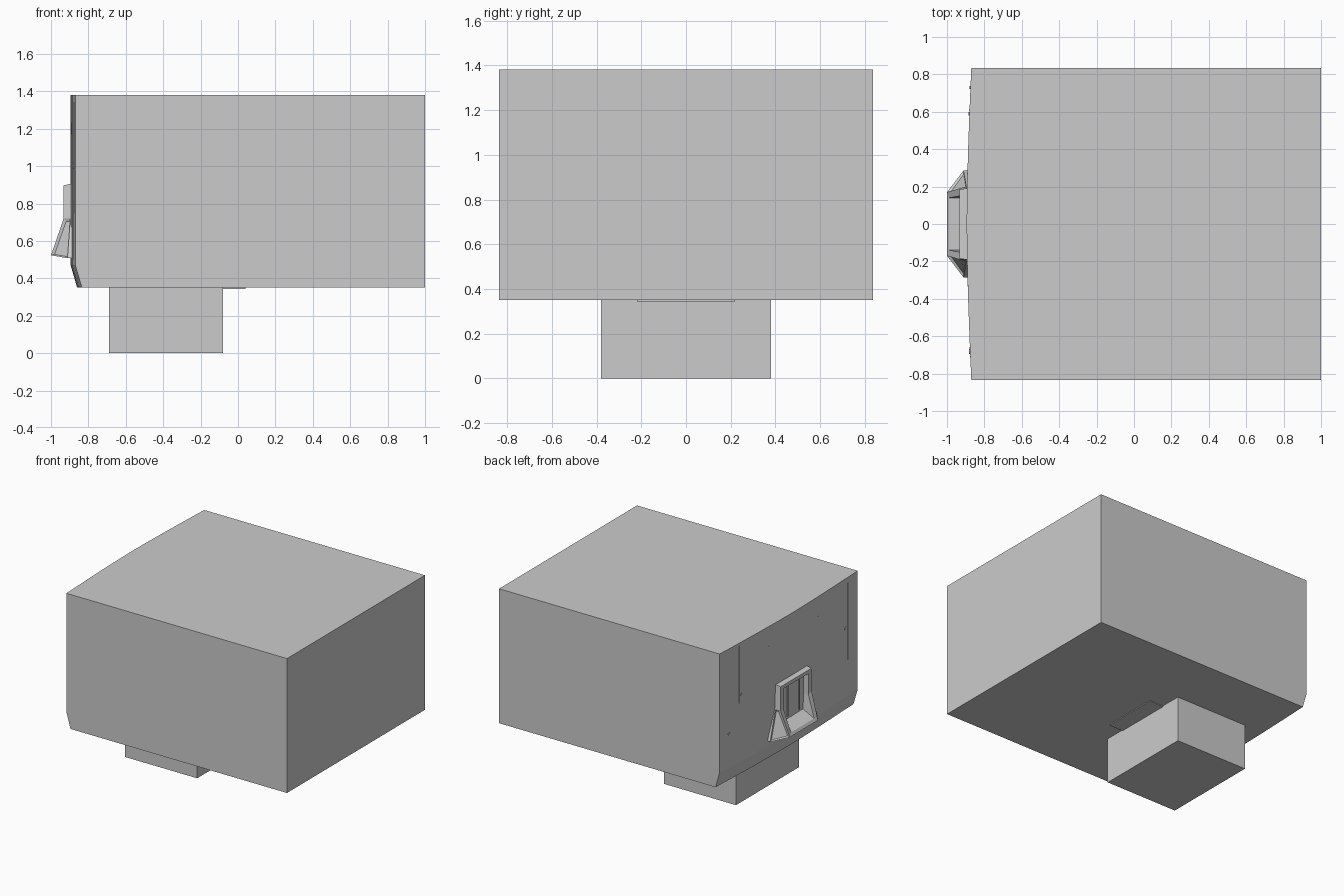
import bpy, bmesh, math

if "Cube" in bpy.data.objects:
    bpy.data.objects.remove(bpy.data.objects["Cube"])


def make(name, verts, faces):
    mesh = bpy.data.meshes.new(name)
    mesh.from_pydata(verts, [], faces)
    bm = bmesh.new()
    bm.from_mesh(mesh)
    bmesh.ops.recalc_face_normals(bm, faces=bm.faces)
    bm.to_mesh(mesh)
    bm.free()
    obj = bpy.data.objects.new(name, mesh)
    bpy.context.collection.objects.link(obj)
    return obj


def loft(rings, closed=False):
    # Join rings of equal length with quads; closed joins last ring to first
    n, m = len(rings[0]), len(rings)
    verts = [p for r in rings for p in r]
    faces = [(r * n + i, r * n + (i + 1) % n,
              (r + 1) % m * n + (i + 1) % n, (r + 1) % m * n + i)
             for r in range(m if closed else m - 1) for i in range(n)]
    if not closed:
        faces += [tuple(range(n)), tuple(range((m - 1) * n, m * n))]
    return verts, faces


def box(name, lo, hi):
    def ring(z):
        return [(lo[0], lo[1], z), (hi[0], lo[1], z), (hi[0], hi[1], z), (lo[0], hi[1], z)]
    return make(name, *loft([ring(lo[2]), ring(hi[2])]))


# Main body: bowed rear wall with a sloped lower edge
half = [(-0.895, 0), (-0.892, 0.2), (-0.887, 0.4), (-0.879, 0.62), (-0.87, 0.835)]
bow = [(x, -y) for x, y in reversed(half[1:])] + half


def outline(z, shift):
    return [(x + shift, y, z) for x, y in bow] + [(1, 0.835, z), (1, -0.835, z)]


body = make("body", *loft([outline(0.35, 0.035), outline(0.47, 0), outline(1.38, 0)]))
bpy.context.view_layer.objects.active = body
body.select_set(True)
bpy.ops.object.shade_smooth_by_angle(angle=math.radians(15))

# Foot and the thin plate beside it
box("foot", (-0.69, -0.38, 0), (-0.08, 0.38, 0.352))
box("under_plate", (-0.09, -0.22, 0.344), (0.04, 0.22, 0.352))


# Flared frame on the rear wall: half profiles mirrored into rings
def mirrored(pts):
    return pts + [(x, -y, z) for x, y, z in reversed(pts)]


wall_ring = [(-0.88, 0.19, 0.905), (-0.88, 0.20, 0.72), (-0.88, 0.285, 0.51)]
base_ring = [(-0.897, 0.19, 0.905), (-0.897, 0.20, 0.72), (-0.912, 0.285, 0.508)]
front_outer = [(-0.932, 0.185, 0.897), (-0.932, 0.19, 0.72), (-1.0, 0.17, 0.523)]
front_inner = [(-0.932, 0.15, 0.87), (-0.932, 0.15, 0.71), (-0.988, 0.14, 0.545)]
inner_back = [(-0.88, 0.15, 0.87), (-0.88, 0.15, 0.71), (-0.88, 0.14, 0.60)]
rings = [mirrored(r) for r in (wall_ring, base_ring, front_outer, front_inner, inner_back)]
frame = make("flared_frame", *loft(rings, closed=True))

# Sunken panels on the flared cheeks
bm = bmesh.new()
bm.from_mesh(frame.data)
bm.faces.ensure_lookup_table()
cheeks = [bm.faces[7], bm.faces[9]]
bmesh.ops.inset_individual(bm, faces=cheeks, thickness=0.016, depth=-0.012)
bm.to_mesh(frame.data)
bm.free()

# Vertical strips inside the frame opening
for i, y in enumerate((-0.09, 0.05)):
    box(f"inner_strip_{i}", (-0.9, y - 0.006, 0.61), (-0.885, y + 0.006, 0.87))


# Fine raised seams and studs on the rear wall
def wall_x(y):
    return -0.895 + 0.025 * (abs(y) / 0.835) ** 1.3


for i, (y, z0, z1) in enumerate([(0.61, 0.92, 1.36), (0.49, 0.86, 1.33), (-0.66, 0.5, 1.34),
                                 (-0.71, 0.75, 1.34), (0.27, 1.17, 1.23), (-0.33, 1.17, 1.23)]):
    x = wall_x(y)
    box(f"seam_{i}", (x - 0.003, y - 0.003, z0), (x + 0.01, y + 0.003, z1))

for i, (y, z, r) in enumerate([(-0.68, 1.0, 0.014), (0.59, 0.98, 0.009), (0.73, 0.73, 0.009)]):
    circle = [(r * math.cos(k * math.pi / 4), r * math.sin(k * math.pi / 4)) for k in range(8)]
    x = wall_x(y)
    make(f"stud_{i}", *loft([[(xx, y + a, z + b) for a, b in circle] for xx in (x - 0.005, x + 0.01)]))
